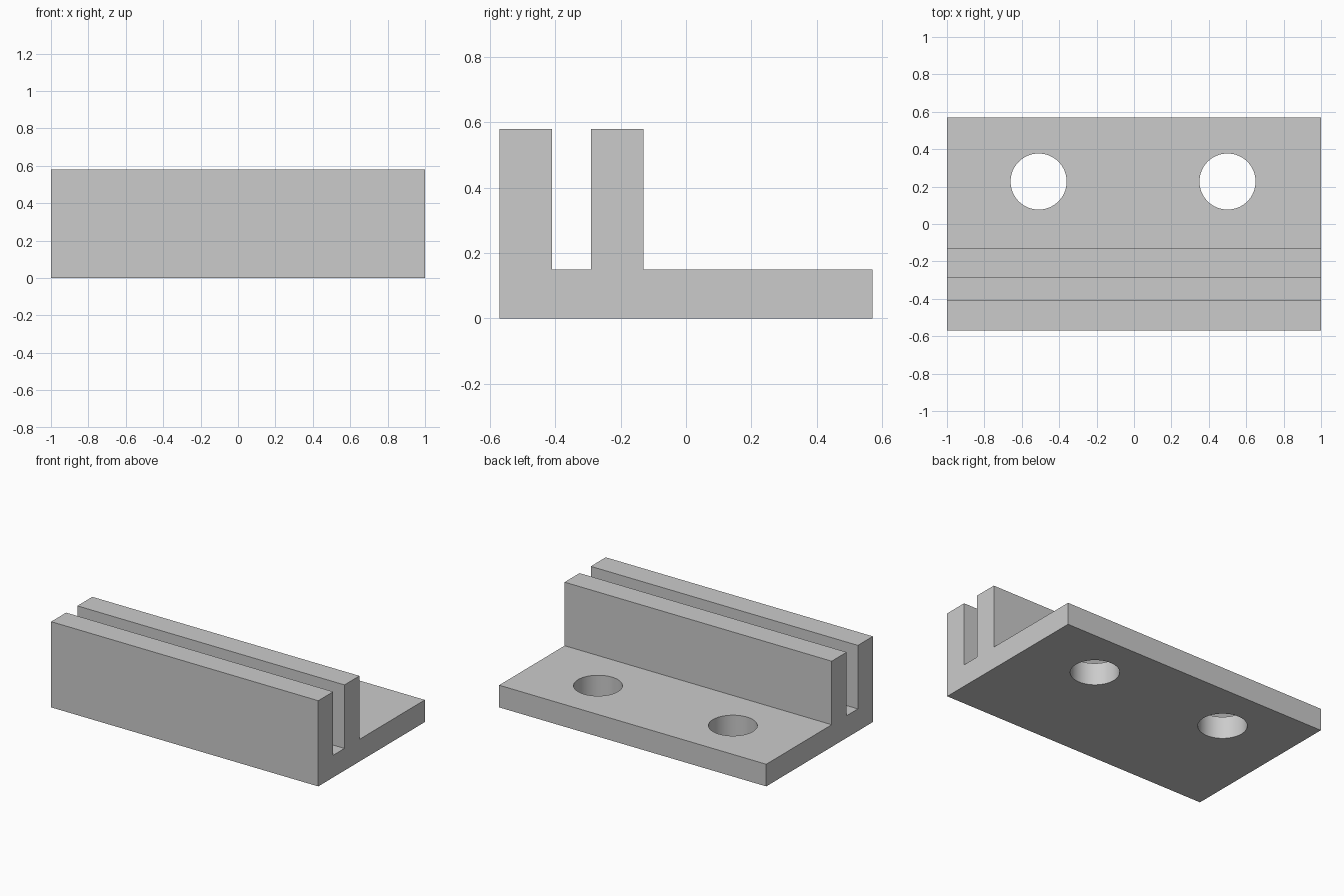
import bpy
import bmesh

cube = bpy.data.objects.get("Cube")
if cube:
    bpy.data.objects.remove(cube, do_unlink=True)

# Grey material
grey = bpy.data.materials.new("plain_grey")
grey.use_nodes = True
colour = (0.6, 0.6, 0.6, 1)
grey.diffuse_color = colour
grey.node_tree.nodes["Principled BSDF"].inputs["Base Color"].default_value = colour

FRONT, BACK = -0.57, 0.57
BASE, TOP = 0.15, 0.58


def finish(bm, name):
    bmesh.ops.recalc_face_normals(bm, faces=bm.faces)
    mesh = bpy.data.meshes.new(name)
    bm.to_mesh(mesh)
    bm.free()
    mesh.materials.append(grey)
    obj = bpy.data.objects.new(name, mesh)
    bpy.context.collection.objects.link(obj)
    return obj


# Bracket: base plate with two upright walls, extruded along its length
profile = [(FRONT, 0), (BACK, 0), (BACK, BASE), (-0.13, BASE), (-0.13, TOP),
           (-0.29, TOP), (-0.29, BASE), (-0.41, BASE), (-0.41, TOP), (FRONT, TOP)]
bm = bmesh.new()
end = bm.faces.new([bm.verts.new((-1, y, z)) for y, z in profile])
side = bmesh.ops.extrude_face_region(bm, geom=[end])
moved = [v for v in side["geom"] if isinstance(v, bmesh.types.BMVert)]
bmesh.ops.translate(bm, verts=moved, vec=(2, 0, 0))
bracket = finish(bm, "slotted_bracket")

# Round mounting holes through the base plate
for name, x in (("right_hole_cutter", -0.51), ("left_hole_cutter", 0.5)):
    bm = bmesh.new()
    bmesh.ops.create_cone(bm, cap_ends=True, segments=64, radius1=0.15, radius2=0.15, depth=0.5)
    bmesh.ops.translate(bm, verts=bm.verts, vec=(x, 0.227, 0.08))
    cutter = finish(bm, name)
    cutter.hide_render = True
    cutter.hide_set(True)
    cut = bracket.modifiers.new(name, "BOOLEAN")
    cut.operation = "DIFFERENCE"
    cut.solver = "EXACT"
    cut.object = cutter

# Smooth hole walls with sharp edges elsewhere
bpy.ops.object.select_all(action="DESELECT")
bpy.context.view_layer.objects.active = bracket
bracket.select_set(True)
for modifier in list(bracket.modifiers):
    bpy.ops.object.modifier_apply(modifier=modifier.name)
for name in ("right_hole_cutter", "left_hole_cutter"):
    bpy.data.objects.remove(bpy.data.objects[name], do_unlink=True)
bpy.ops.object.shade_smooth_by_angle(angle=0.5)
